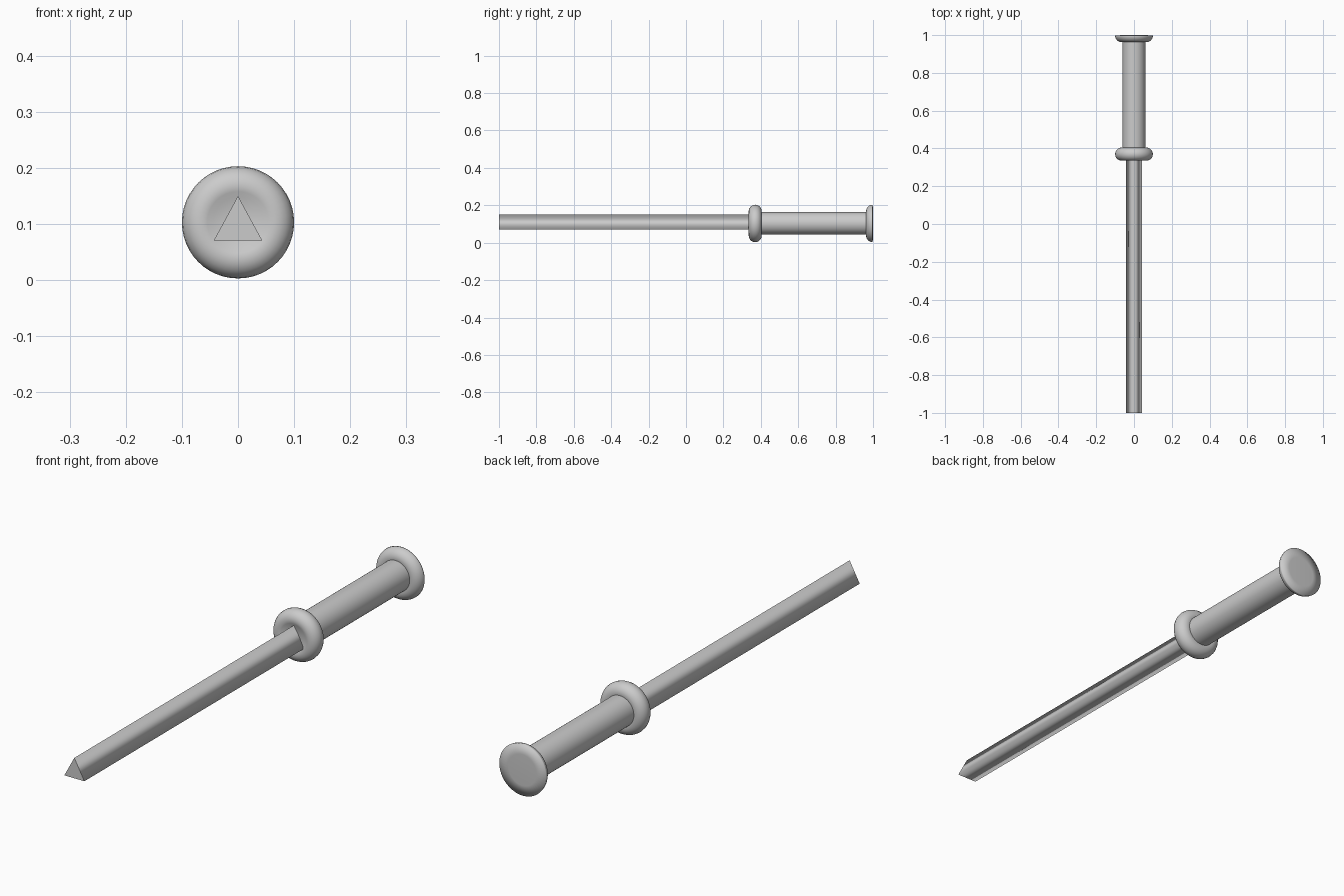
import bpy, bmesh, math

cube = bpy.data.objects.get("Cube")
if cube:
    bpy.data.objects.remove(cube, do_unlink=True)

steel = bpy.data.materials.new("plain grey")
steel.use_nodes = True
GREY = (0.6, 0.6, 0.6, 1)
steel.diffuse_color = GREY
steel.node_tree.nodes["Principled BSDF"].inputs["Base Color"].default_value = GREY

AXIS_Z = 0.103  # height of the long axis
SEGMENTS = 48


def finish(name, bm, smooth_angle):
    bmesh.ops.recalc_face_normals(bm, faces=bm.faces)
    mesh = bpy.data.meshes.new(name)
    bm.to_mesh(mesh)
    bm.free()
    mesh.materials.append(steel)
    obj = bpy.data.objects.new(name, mesh)
    bpy.context.collection.objects.link(obj)
    bpy.ops.object.select_all(action='DESELECT')
    obj.select_set(True)
    bpy.context.view_layer.objects.active = obj
    bpy.ops.object.shade_smooth_by_angle(angle=math.radians(smooth_angle))
    return obj


def lathe(name, profile, smooth_angle=50):
    """Turn a list of (radius, y) points around the long axis."""
    bm = bmesh.new()
    verts = [bm.verts.new((r, y, AXIS_Z)) for r, y in profile]
    edges = [bm.edges.new(pair) for pair in zip(verts, verts[1:])]
    bmesh.ops.spin(bm, geom=verts + edges, cent=(0, 0, AXIS_Z), axis=(0, 1, 0),
                   angle=math.tau, steps=SEGMENTS, use_duplicate=False)
    bmesh.ops.remove_doubles(bm, verts=bm.verts, dist=1e-5)
    return finish(name, bm, smooth_angle)


def arc(y, start, end, steps=14, major=0.065, minor=0.035):
    """Points on a ring's cross-section, angles in degrees from outward."""
    angles = [math.radians(start + (end - start) * i / steps) for i in range(steps + 1)]
    return [(major + minor * math.cos(a), y + minor * math.sin(a)) for a in angles]


# Round grip
lathe("grip", [(0, 0.37), (0.06, 0.37), (0.06, 0.99), (0, 0.99)])

# Ring guard with a shallow dished front
lathe("guard", [(0, 0.345)] + arc(0.37, -125, 125) + [(0, 0.395)])

# Pommel: half ring closed by a flat back
lathe("pommel", [(0, 0.975)] + arc(0.998, -125, 0) + [(0.06, 1.0), (0, 1.0)], 100)

# Three-sided blade with softly shaded long edges
bm = bmesh.new()
tip = [bm.verts.new((x, -1, z)) for x, z in ((0, 0.15), (-0.043, 0.071), (0.043, 0.071))]
face = bm.faces.new(tip)
extruded = bmesh.ops.extrude_face_region(bm, geom=[face], use_keep_orig=True)
back = [g for g in extruded["geom"] if isinstance(g, bmesh.types.BMVert)]
bmesh.ops.translate(bm, verts=back, vec=(0, 1.36, 0))
blade = finish("blade", bm, 130)
for edge in blade.data.edges:
    ys = [blade.data.vertices[i].co.y for i in edge.vertices]
    edge.use_edge_sharp = abs(ys[0] - ys[1]) < 0.01
